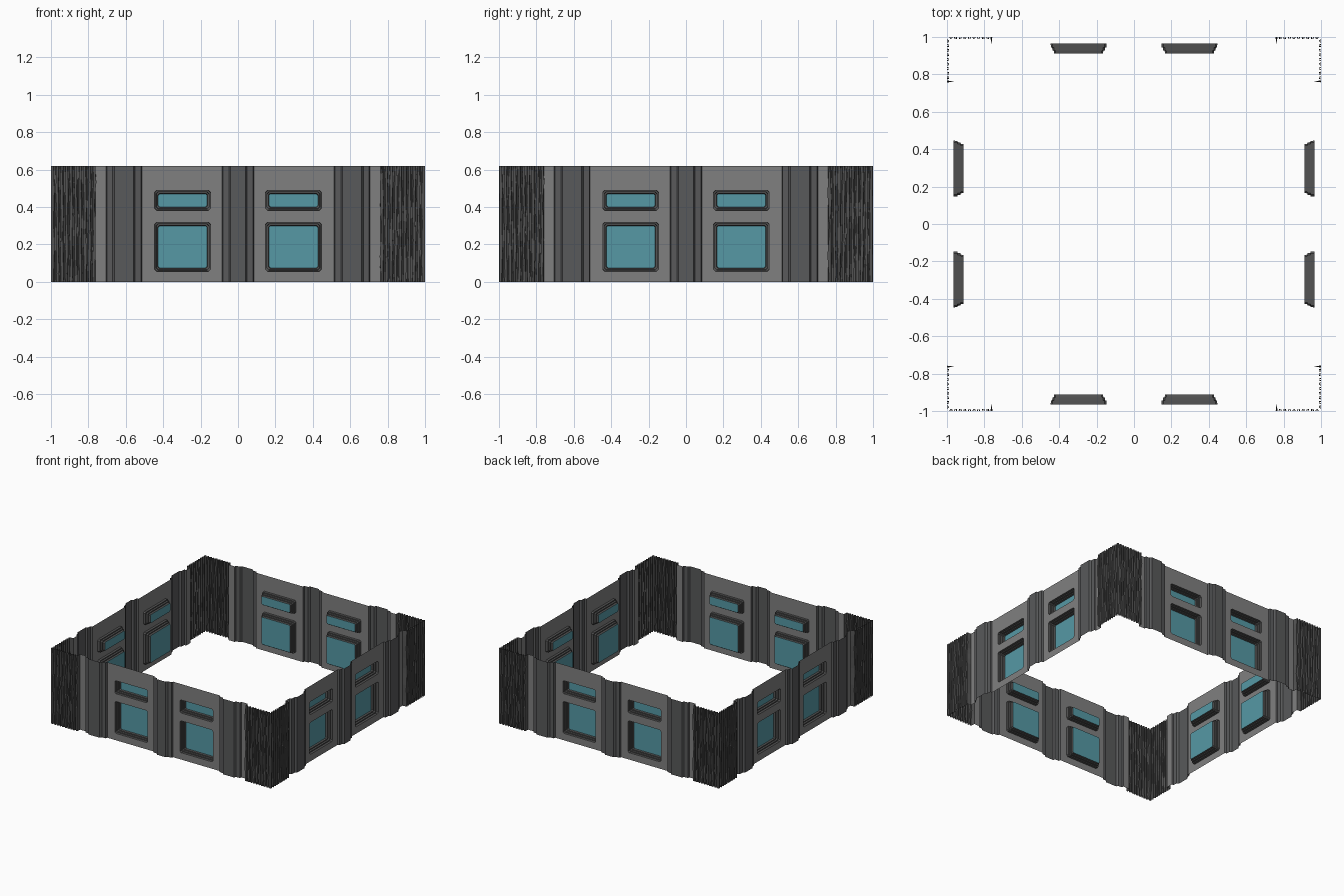
import bpy, bmesh, math, random
from mathutils import Matrix

if "Cube" in bpy.data.objects:
    bpy.data.objects.remove(bpy.data.objects["Cube"])

random.seed(4)
H = 0.62        # wall height
WALL = -0.963   # plane of the flat wall, front side


def material(name, r, g, b):
    m = bpy.data.materials.new(name)
    m.diffuse_color = (r, g, b, 1)
    m.use_nodes = True
    m.node_tree.nodes["Principled BSDF"].inputs["Base Color"].default_value = m.diffuse_color
    return m


PANEL = material("light grey wall", 0.215, 0.215, 0.215)
PILASTER = material("mid grey trim", 0.098, 0.100, 0.103)
STONE = material("rough dark grey", 0.088, 0.088, 0.088)
FRAME = material("dark grey frame", 0.085, 0.085, 0.085)
GLASS = material("teal glass", 0.092, 0.315, 0.375)


def four_sides(name, bm, mats):
    """Place the front part on all four sides of the square."""
    bmesh.ops.remove_doubles(bm, verts=bm.verts, dist=1e-5)
    mesh = bpy.data.meshes.new(name)
    bm.to_mesh(mesh)
    bm.free()
    for m in mats:
        mesh.materials.append(m)
    for i, side in enumerate(("front", "right", "back", "left")):
        ob = bpy.data.objects.new(f"{side}_{name}", mesh)
        ob.matrix_world = Matrix.Rotation(i * math.pi / 2, 4, "Z")
        bpy.context.collection.objects.link(ob)


def quad(bm, pts, mat=0):
    f = bm.faces.new([bm.verts.new(p) for p in pts])
    f.material_index = mat


def rect(bm, x0, x1, z0, z1):
    quad(bm, [(x0, WALL, z0), (x1, WALL, z0), (x1, WALL, z1), (x0, WALL, z1)])


def extrude_up(bm, path):
    for (xa, ya), (xb, yb) in zip(path, path[1:]):
        quad(bm, [(xa, ya, 0), (xb, yb, 0), (xb, yb, H), (xa, ya, H)])


# Window openings: (x0, x1, z0, z1)
XW = (0.139, 0.453)
ZW = ((0.048, 0.326), (0.374, 0.497))
windows = [(a, b, z0, z1) for z0, z1 in ZW
           for a, b in (XW, (-XW[1], -XW[0]))]

# Flat wall with openings left out
bm = bmesh.new()
for s in (1, -1):
    for a, b in ((0.085, XW[0]), (XW[1], 0.513), (0.705, 0.76)):
        rect(bm, min(s * a, s * b), max(s * a, s * b), 0, H)
    for z0, z1 in ((0, ZW[0][0]), (ZW[0][1], ZW[1][0]), (ZW[1][1], H)):
        rect(bm, min(s * XW[0], s * XW[1]), max(s * XW[0], s * XW[1]), z0, z1)
four_sides("wall_panel", bm, [PANEL])


# Stepped, moulded pilasters
def pilaster(bm, c, half):
    h = half
    pts = [(h, WALL), (h - 0.004, -0.978), (h - 0.036, -0.981),
           (h - 0.046, -0.996)]
    extrude_up(bm, [(c - x, y) for x, y in pts] +
               [(c + x, y) for x, y in reversed(pts)])


bm = bmesh.new()
pilaster(bm, 0, 0.085)
pilaster(bm, 0.609, 0.096)
pilaster(bm, -0.609, 0.096)
four_sides("pilasters", bm, [PILASTER])


# Window frames: chamfered rings stepping inwards to the glass
def ring(win, inset, y, c):
    x0, x1, z0, z1 = win
    x0, x1, z0, z1 = x0 + inset, x1 - inset, z0 + inset, z1 - inset
    return [(x0 + c, y, z0), (x1 - c, y, z0), (x1, y, z0 + c), (x1, y, z1 - c),
            (x1 - c, y, z1), (x0 + c, y, z1), (x0, y, z1 - c), (x0, y, z0 + c)]


steps = [(0, WALL, 0, 0), (0.008, WALL, 0.010, 0), (0.009, -0.944, 0.010, 1),
         (0.016, -0.943, 0.010, 1), (0.017, -0.928, 0.010, 1),
         (0.024, -0.927, 0.009, 1), (0.027, -0.912, 0.008, 1)]
bm = bmesh.new()
panes = bmesh.new()
for w in windows:
    for (i0, y0, c0, _), (i1, y1, c1, mat) in zip(steps, steps[1:]):
        a, b = ring(w, i0, y0, c0), ring(w, i1, y1, c1)
        for k in range(8):
            n = (k + 1) % 8
            pts = [a[k], a[n], b[n], b[k]]
            if a[k] == a[n]:          # sharp outer corner gives a triangle
                pts = [a[k], b[n], b[k]]
            quad(bm, pts, mat)
    quad(panes, ring(w, *steps[-1][:3]))
four_sides("window_frames", bm, [PANEL, FRAME])
four_sides("window_glass", panes, [GLASS])

# Rough fluted corner: (distance along, depth) for one face, then mirrored
face = [(0.762, 0.002)]
for k in range(9):
    u = 0.772 + 0.0245 * k
    face += [(u + 0.003, 0.001), (u + 0.006, 0.012),
             (u + 0.012, 0.012), (u + 0.015, 0.001)]
path = [(u, -1 + d, 1, 0) for u, d in face] + [(0.998, -0.998, 0, 0)]
path += [(1 - d, -u, 0, 1) for u, d in reversed(face)]
LEVELS = 14
bm = bmesh.new()
columns = [[(0.76, WALL, H * j / LEVELS) for j in range(LEVELS + 1)]]
for x, y, jx, jy in path:
    col = []
    ph = random.uniform(0, 6.28)
    for j in range(LEVELS + 1):
        t = 0.0018 * math.sin(ph + j * 0.9) + random.uniform(-0.0015, 0.0015)
        if abs(x - 0.762) < 1e-4 or abs(y + 0.762) < 1e-4:
            t *= 1.8
        col.append((x + t * jx, y + t * jy, H * j / LEVELS))
    columns.append(col)
columns.append([(-WALL, -0.76, H * j / LEVELS) for j in range(LEVELS + 1)])
for a, b in zip(columns, columns[1:]):
    for j in range(LEVELS):
        quad(bm, [a[j], b[j], b[j + 1], a[j + 1]])
# exact outer extents
for v in bm.verts:
    v.co.x = min(v.co.x, 1)
    v.co.y = max(v.co.y, -1)
four_sides("rough_corner", bm, [STONE])
